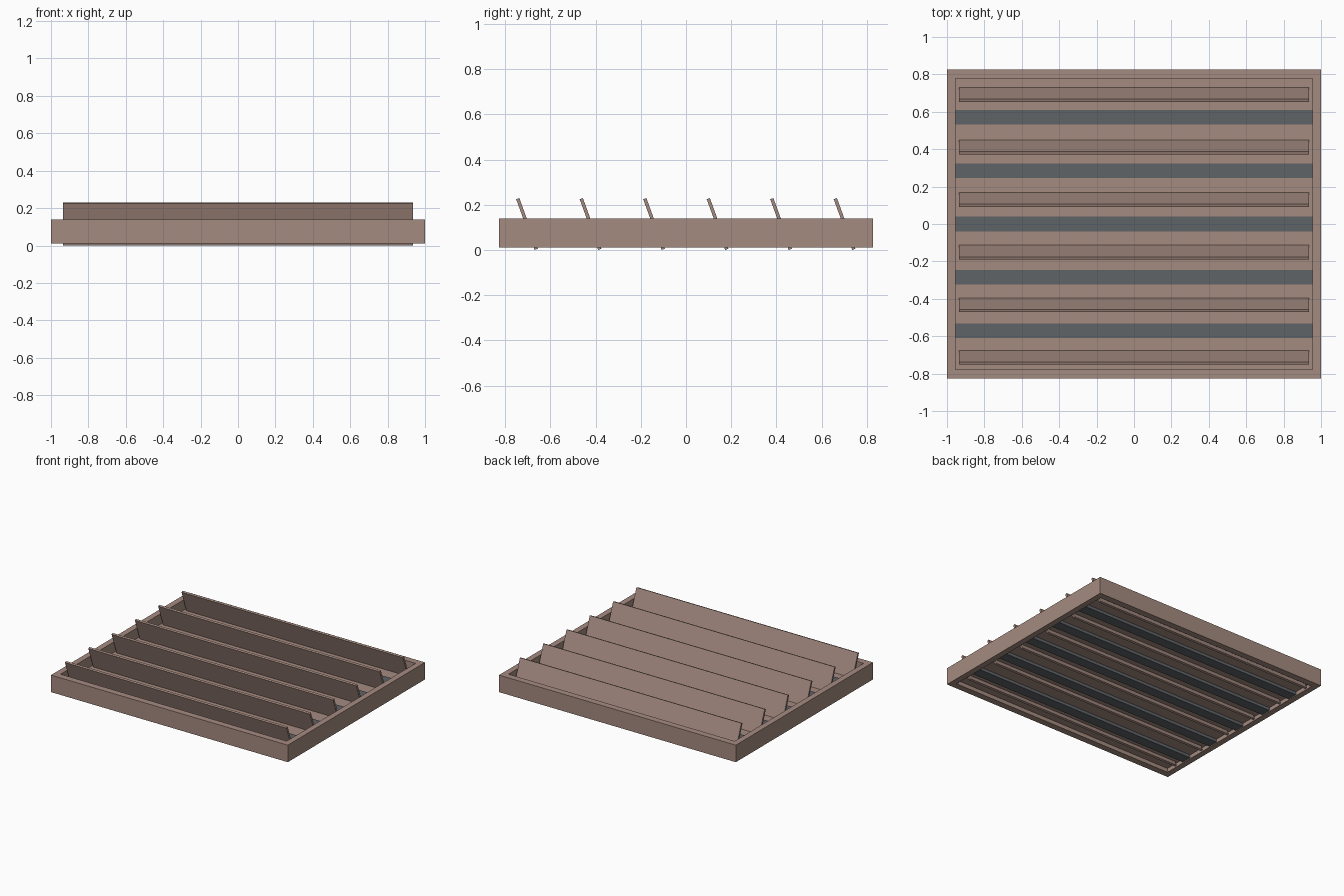
import bpy, math

if "Cube" in bpy.data.objects:
    bpy.data.objects.remove(bpy.data.objects["Cube"])


def material(name, rgb):
    m = bpy.data.materials.new(name)
    m.diffuse_color = (*rgb, 1)
    m.use_nodes = True
    m.node_tree.nodes["Principled BSDF"].inputs["Base Color"].default_value = m.diffuse_color
    return m


brown = material("warm brown", (0.376, 0.258, 0.216))
slate = material("slate grey", (0.114, 0.125, 0.136))


def box(name, centre, size, mat, tilt=0):
    bpy.ops.mesh.primitive_cube_add(size=1, location=centre)
    o = bpy.context.object
    o.name = name
    o.scale = size
    o.rotation_euler.x = tilt
    o.data.materials.append(mat)
    return o


X, Y = 1.0, 0.827          # outer half sizes
IX, IY = 0.955, 0.777      # inner half sizes
Z0, Z1 = 0.01, 0.14

# Outer frame: one ring with a rectangular opening
verts = [(sx * x, sy * y, z) for z in (Z0, Z1) for x, y in ((X, Y), (IX, IY))
         for sx, sy in ((-1, -1), (1, -1), (1, 1), (-1, 1))]
faces = []
for i in range(4):
    j = (i + 1) % 4
    faces += [(i, j, 8 + j, 8 + i), (4 + j, 4 + i, 12 + i, 12 + j),
              (8 + i, 8 + j, 12 + j, 12 + i), (j, i, 4 + i, 4 + j)]
mesh = bpy.data.meshes.new("frame")
mesh.from_pydata(verts, [], faces)
mesh.materials.append(brown)
bpy.context.collection.objects.link(bpy.data.objects.new("frame", mesh))

# Recessed backing panel
box("backing_panel", (0, 0, 0.05), (2 * IX, 2 * IY, 0.02), brown)

# Tilted louvre slats
for i in range(6):
    box(f"slat_{i + 1}", (0, (i - 2.5) * 0.281 - 0.001, 0.115),
        (1.87, 0.015, 0.239), brown, math.radians(20))

# Dark cross bars between the slats
for i in range(5):
    box(f"cross_bar_{i + 1}", (0, (i - 2) * 0.2855, 0.042),
        (2 * IX, 0.078, 0.05), slate)
